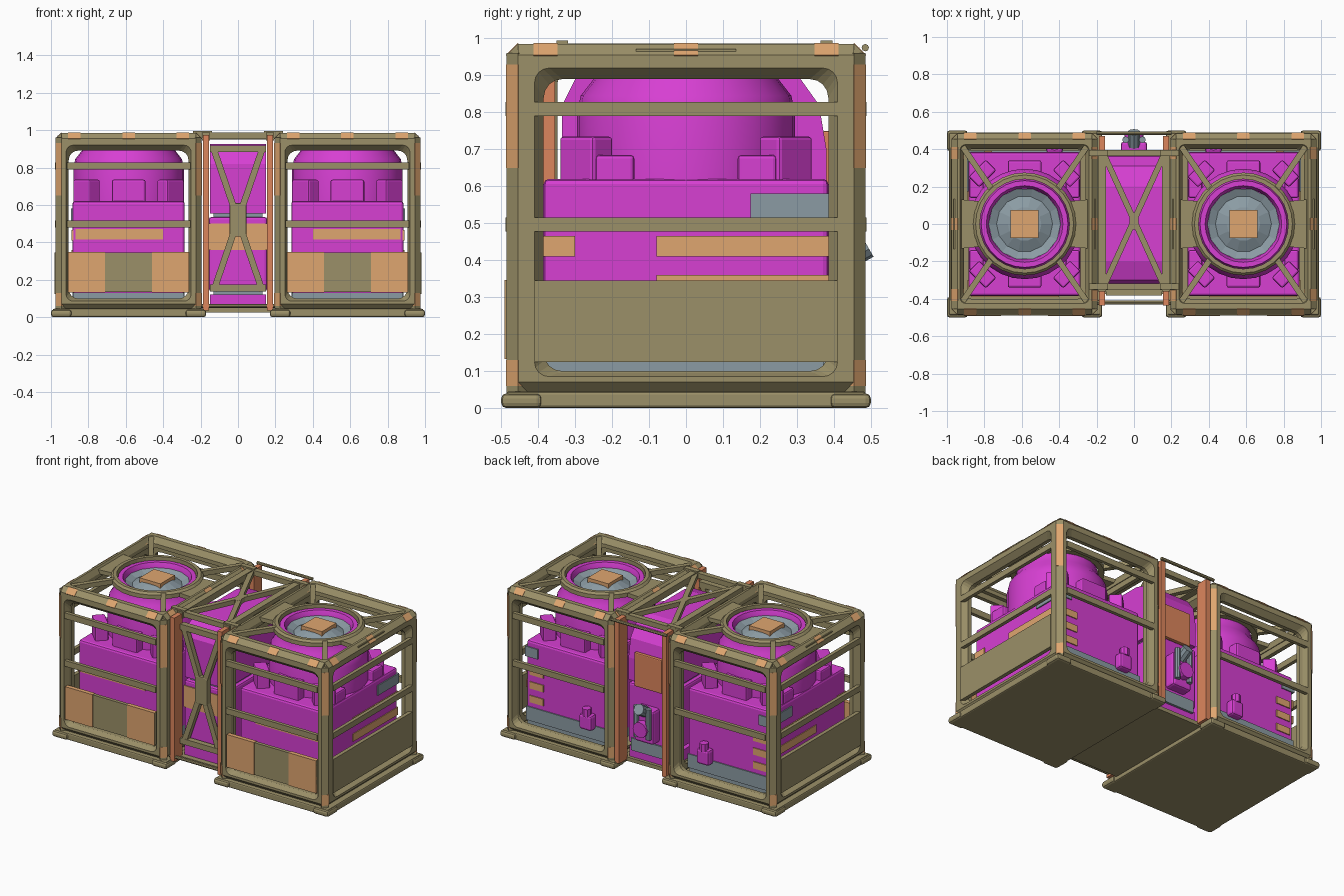
import bpy, bmesh
from math import pi, cos, sin
from mathutils import Vector, Matrix

if "Cube" in bpy.data.objects:
    bpy.data.objects.remove(bpy.data.objects["Cube"])

def mat(name, c):
    m = bpy.data.materials.new(name)
    m.diffuse_color = (*c, 1)
    m.use_nodes = True
    m.node_tree.nodes["Principled BSDF"].inputs["Base Color"].default_value = m.diffuse_color
    return m

TAN = mat("tan_frame", (.33, .28, .14))
ORANGE = mat("orange_marker", (.74, .38, .16))
SEAL = mat("seal_orange", (.72, .24, .11))
MAG = mat("magenta_body", (.68, .05, .65))
GREY = mat("blue_grey", (.26, .33, .37))
CX = .585            # centre of the right-hand module
SIGNS = (-1, 1)

def finish(name, bm, m, mirror=True, smooth=False):
    bmesh.ops.recalc_face_normals(bm, faces=bm.faces)
    me = bpy.data.meshes.new(name)
    bm.to_mesh(me)
    bm.free()
    me.materials.append(m)
    ob = bpy.data.objects.new(name, me)
    bpy.context.collection.objects.link(ob)
    if mirror:
        ob.modifiers.new("mirror", 'MIRROR')
    if smooth:
        bpy.context.view_layer.objects.active = ob
        ob.select_set(True)
        bpy.ops.object.shade_smooth_by_angle(angle=.6)
        ob.select_set(False)
    return ob

def box(name, x, y, z, m, bevel=0, mirror=True, turn=0):
    """Box from (min, max) ranges, optionally turned about its own z axis."""
    bm = bmesh.new()
    mid = Vector([sum(r) / 2 for r in (x, y, z)])
    size = [r[1] - r[0] for r in (x, y, z)]
    M = Matrix.Translation(mid) @ Matrix.Rotation(turn, 4, 'Z') @ Matrix.Diagonal((*size, 1))
    bmesh.ops.create_cube(bm, size=1, matrix=M)
    if bevel:
        bmesh.ops.bevel(bm, geom=bm.edges[:], offset=bevel, segments=2, profile=.5, affect='EDGES')
    return finish(name, bm, m, mirror)

def loft(name, loops, m, mirror=True, closed=False, smooth=False):
    """Skin equal-length vertex loops; cap the ends, or join last to first."""
    bm = bmesh.new()
    vs = [[bm.verts.new(p) for p in l] for l in loops]
    n = len(vs[0])
    for i in range(len(vs) if closed else len(vs) - 1):
        a, b = vs[i], vs[(i + 1) % len(vs)]
        for j in range(n):
            k = (j + 1) % n
            bm.faces.new((a[j], a[k], b[k], b[j]))
    if not closed:
        bm.faces.new(vs[0])
        bm.faces.new(vs[-1])
    return finish(name, bm, m, mirror, smooth)

def rod(name, p, q, r, m, n=4, phase=0, mirror=True, flat=1):
    p, q = Vector(p), Vector(q)
    d = (q - p).normalized()
    a = Vector((0, 1, 0)) if abs(d.y) < 1e-6 else Vector((0, 0, 1))
    a = (a - d * a.dot(d)).normalized()
    b = d.cross(a)
    ring = [a * r * cos(phase + 2 * pi * i / n) * flat + b * r * sin(phase + 2 * pi * i / n) for i in range(n)]
    return loft(name, [[e + v for v in ring] for e in (p, q)], m, mirror)

def lathe(name, prof, m, cx=CX, n=28, closed=False, smooth=True):
    loops = [[(cx + r * cos(2 * pi * i / n), r * sin(2 * pi * i / n), z) for i in range(n)] for r, z in prof]
    return loft(name, loops, m, True, closed, smooth)

def frame(name, origin, U, V, N, loops):
    """Rectangular frame with a rounded, flanged opening."""
    origin, U, V, N = map(Vector, (origin, U, V, N))
    out = []
    for hu, v0, v1, r, depth in loops:
        pts = []
        for k, (cu, cv) in enumerate(((hu - r, v1 - r), (r - hu, v1 - r), (r - hu, v0 + r), (hu - r, v0 + r))):
            for i in range(5):
                t = (k + i / 4) * pi / 2
                pts.append(origin + U * (cu + r * cos(t)) + V * (cv + r * sin(t)) + N * depth)
        out.append(pts)
    loft(name, out, TAN, closed=True)

def section(w, mid, inner):
    return [(w, .07, .955, .003, 0), (mid, .085, .92, .04, 0), (inner, .10, .89, .05, .035),
            (inner, .10, .89, .05, .06), (w, .07, .955, .003, .06)]

# base plates with corner feet, and the linking floor
box("base_plate", (.18, .99), (-.487, .487), (0, .045), TAN, .008)
for sx in SIGNS:
    for sy in SIGNS:
        x, y = CX + sx * .36, sy * .445
        box("corner_foot", (x - .055, x + .055), (y - .055, y + .055), (0, .04), TAN, .014)
box("link_floor", (-.19, .19), (-.375, .39), (.025, .05), TAN, mirror=False)

# cage wall frames
for s in SIGNS:
    frame("wall_frame", (CX, s * .485, 0), (1, 0, 0), (0, 0, 1), (0, -s, 0), section(.36, .335, .32))
    frame("side_frame", (CX + s * .39, 0, 0), (0, 1, 0), (0, 0, 1), (-s, 0, 0), section(.455, .41, .385))
frame("roof_frame", (CX, 0, .985), (1, 0, 0), (0, 1, 0), (0, 0, -1),
      [(.36, -.455, .455, .003, 0), (.345, -.425, .425, .03, 0), (.325, -.4, .4, .04, .035),
       (.325, -.4, .4, .04, .06), (.36, -.455, .455, .003, .06)])

# chamfered cage edges with orange corner and edge markers
for sx in SIGNS:
    x = CX + sx * .36
    for sy in SIGNS:
        y = sy * .455
        rod("corner_post", (x, y, .04), (x, y, .96), .03, TAN)
        for z0, z1 in ((.65, .93), (.06, .13)):
            rod("post_marker", (x, y, z0), (x, y, z1), .032, ORANGE)
    for z in (.07, .955):
        rod("side_edge", (x, -.455, z), (x, .455, z), .03, TAN)
        rod("cross_edge", (CX - .36, sx * .455, z), (CX + .36, sx * .455, z), .03, TAN)
    for t in (-1, 0, 1):
        rod("side_edge_marker", (x, t * .38 - .032, .955), (x, t * .38 + .032, .955), .033, ORANGE)
        u = CX + t * .29
        rod("cross_edge_marker", (u - .033, sx * .455, .955), (u + .033, sx * .455, .955), .033, ORANGE)

# guard rails and lower armour panels
for z0, z1 in ((.79, .828), (.478, .516)):
    box("outer_rail", (.955, .978), (-.41, .41), (z0, z1), TAN)
    for s in SIGNS:
        box("cross_rail", (.255, .915), sorted((s * .465, s * .488)), (z0, z1), TAN)
box("outer_armour", (.955, .98), (-.41, .41), (.125, .345), TAN)
box("front_armour", (.262, .908), (-.488, -.465), (.135, .345), TAN)
for x0, x1 in ((.262, .46), (.71, .908)):
    box("front_armour_patch", (x0, x1), (-.491, -.463), (.133, .347), ORANGE)

# roof ring, struts and gusset plates
lathe("roof_ring", [(.275, .945), (.275, .972), (.262, .985), (.24, .985), (.24, .945)], TAN, closed=True, smooth=False)
for sx in SIGNS:
    for sy in SIGNS:
        rod("roof_strut", (CX + sx * .35, sy * .44, .965), (CX + sx * .175, sy * .185, .965), .022, TAN, phase=pi / 4)
    gusset = [(.38, -.135), (.38, .135), (.225, .12), (.258, .06), (.27, 0), (.258, -.06), (.225, -.12)]
    loft("roof_gusset", [[(CX + sx * u, v, z) for u, v in gusset] for z in (.945, .972)], TAN)

# generator body
bx0, bx1 = CX - .3, CX + .3
box("generator_body", (bx0, bx1), (-.385, .385), (.125, .62), MAG, .014)
box("generator_sump", (bx0 + .005, bx1 - .005), (-.38, .38), (.045, .13), GREY)
box("front_band", (.40, .87), (-.39, -.38), (.415, .47), ORANGE)
box("side_band_long", (.88, .89), (-.08, .385), (.41, .465), ORANGE)
box("side_band_short", (.88, .89), (-.385, -.3), (.41, .465), ORANGE)
box("side_band_low", (.88, .89), (-.08, .385), (.31, .36), ORANGE)
box("control_patch", (.80, .892), (.175, .392), (.515, .58), GREY)
box("rear_sump_cover", (bx0, bx1), (.37, .392), (.1, .19), GREY)
for z in (.22, .31, .40):
    box("rear_stripe", (.76, .86), (.38, .391), (z, z + .045), ORANGE)
box("rear_valve_box", (.38, .47), (.38, .44), (.17, .27), MAG, .015)
rod("rear_valve_stem", (.425, .42, .26), (.425, .42, .31), .028, MAG, n=8)

# turbine housing with fan well
lathe("turbine_housing", [(.295, .6), (.295, .80), (.285, .845), (.25, .89), (.24, .93), (.232, .965),
                          (.205, .965), (.19, .93), (.19, .89)], MAG)
lathe("fan_disc", [(.193, .88), (.193, .935), (.15, .915), (.09, .945), (.05, .95)], GREY, n=14, smooth=False)
box("fan_cap", (CX - .075, CX + .075), (-.075, .075), (.93, .967), ORANGE)
for sx in SIGNS:
    for sy in SIGNS:
        x, y = CX + sx * .225, sy * .27
        box("shoulder_block", (x - .065, x + .065), (y - .04, y + .04), (.61, .735), MAG, .01, turn=-sx * sy * pi / 4)
        box("shoulder_foot", sorted((CX + sx * .22, CX + sx * .295)), sorted((sy * .14, sy * .245)), (.61, .685), MAG, .01)
for s in SIGNS:
    box("housing_lug", (CX - .09, CX + .09), sorted((s * .25, s * .34)), (.61, .735), MAG, .01)

# central tank: lower block and rounded upper block
loft("upper_tank", [[(x, y, z) for y, z in ((-.335, .555), (-.335, .82), (-.30, .89), (-.2, .925), (.2, .925),
     (.31, .89), (.36, .82), (.38, .70), (.38, .555))] for x in (-.15, .15)], MAG, mirror=False)
box("lower_tank", (-.155, .155), (-.335, .375), (.14, .535), MAG, .012, mirror=False)
box("tank_waist", (-.13, .13), (-.31, .35), (.5, .6), GREY, mirror=False)
box("tank_plinth", (-.15, .15), (-.34, .37), (.045, .12), MAG, mirror=False)
box("tank_band", (-.157, .157), (-.341, -.33), (.36, .5), ORANGE, mirror=False)
box("rear_hatch", (-.1, .1), (.37, .395), (.53, .75), SEAL, .006, mirror=False)
box("rear_plinth_cover", (-.13, .13), (.36, .385), (.1, .18), GREY, mirror=False)

# rear coupling on the tank
box("coupling_block", (-.07, .07), (.36, .44), (.2, .42), MAG, .015, mirror=False)
rod("coupling_pipe", (0, .42, .40), (0, .49, .44), .035, GREY, n=10, mirror=False)
rod("coupling_side_pipe", (.045, .45, .24), (.045, .45, .44), .018, GREY, n=8)
rod("coupling_wheel", (0, .44, .3), (0, .48, .3), .05, MAG, n=12, mirror=False)

# seals between modules and tank bay
for y0, y1 in ((-.435, -.355), (.385, .47)):
    box("bay_seal", (.155, .187), (y0, y1), (.035, .975), SEAL)
for y, z in ((-.42, .06), (.485, .975)):
    rod("tie_rod", (-.2, y, z), (.2, y, z), .01, TAN, n=8, mirror=False)

# crossed bracing on the bay front and roof
fy, rz, S = -.365, .965, pi / 4
rod("front_brace", (-.13, fy, .9), (.13, fy, .14), .024, TAN, phase=S)
rod("roof_brace", (-.16, .37, rz), (.16, -.33, rz), .022, TAN, phase=S)
box("front_brace_hub", (-.045, .045), (fy - .018, fy + .018), (.43, .61), TAN, .005, mirror=False)
box("roof_brace_hub", (-.025, .025), (-.03, .06), (rz - .016, rz + .016), TAN, mirror=False)
for z in (.155, .9):
    rod("front_brace_bar", (-.15, fy, z), (.15, fy, z), .026, TAN, phase=S, mirror=False)
rod("roof_side_bar", (.17, -.36, rz), (.17, .39, rz), .03, TAN, phase=S)
for y in (-.335, .38):
    rod("roof_cross_bar", (-.24, y, .97), (.24, y, .97), .024, TAN, phase=S, mirror=False)
    box("bar_clamp", (.14, .24), (y - .016, y + .016), (.96, .995), TAN)
